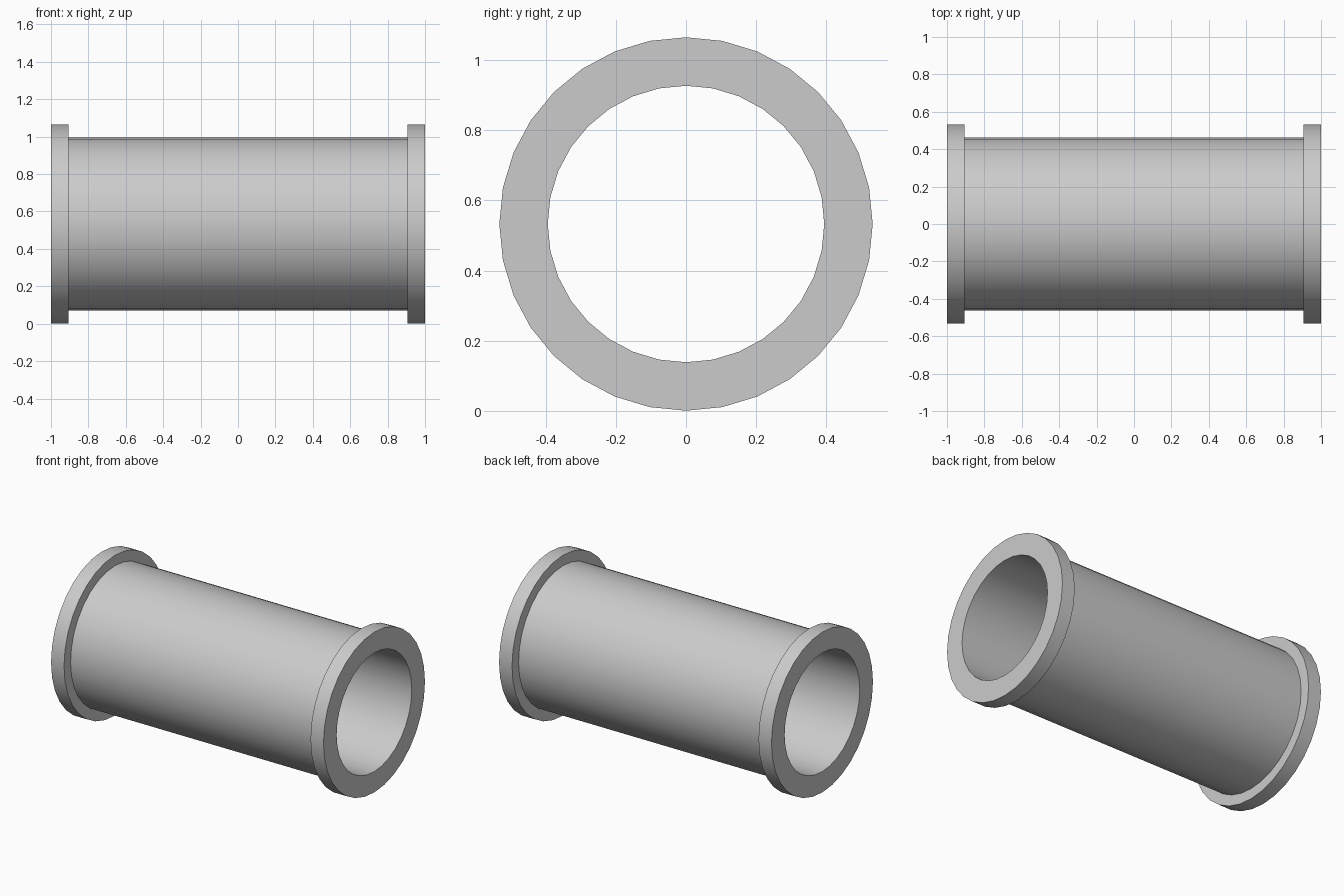
import bpy, bmesh
from math import cos, sin, tau, radians

if "Cube" in bpy.data.objects:
    bpy.data.objects.remove(bpy.data.objects["Cube"])

SIDES = 32
CENTRE_Z = 0.533
BORE, BODY, FLANGE = 0.394, 0.463, 0.532
END, SHOULDER = 1.0, 0.905

# Closed cross-section (x, radius): bore, end faces, flanges and barrel
profile = [(-END, BORE), (-END, FLANGE), (-SHOULDER, FLANGE), (-SHOULDER, BODY),
           (SHOULDER, BODY), (SHOULDER, FLANGE), (END, FLANGE), (END, BORE)]


def revolve_about_x(name, section):
    bm = bmesh.new()
    rings = [[bm.verts.new((x, r * sin(tau * i / SIDES), CENTRE_Z + r * cos(tau * i / SIDES)))
              for i in range(SIDES)] for x, r in section]
    for k, ring in enumerate(rings):
        nxt = rings[(k + 1) % len(rings)]
        for i in range(SIDES):
            j = (i + 1) % SIDES
            bm.faces.new((ring[i], ring[j], nxt[j], nxt[i]))
    bmesh.ops.recalc_face_normals(bm, faces=bm.faces[:])
    mesh = bpy.data.meshes.new(name)
    bm.to_mesh(mesh)
    bm.free()
    obj = bpy.data.objects.new(name, mesh)
    bpy.context.collection.objects.link(obj)
    return obj


# Flanged pipe with smooth walls and crisp flange edges
pipe = revolve_about_x("flanged_pipe", profile)
bpy.context.view_layer.objects.active = pipe
pipe.select_set(True)
bpy.ops.object.shade_smooth_by_angle(angle=radians(30))
